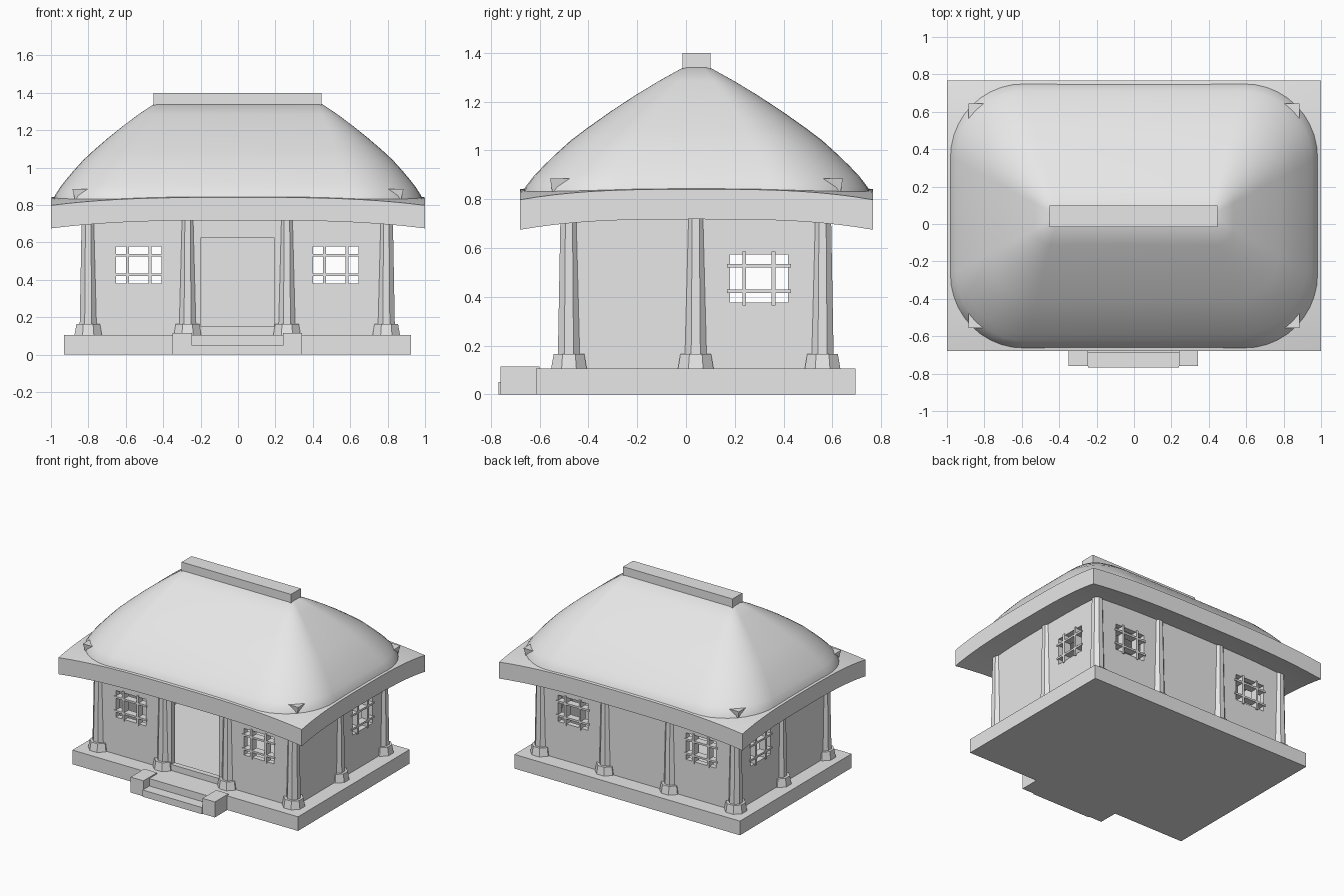
import bpy, bmesh, math
from mathutils import Vector, Matrix

if "Cube" in bpy.data.objects:
    bpy.data.objects.remove(bpy.data.objects["Cube"], do_unlink=True)

grey = bpy.data.materials.new("plain_grey")
grey.use_nodes = True
grey.diffuse_color = (0.8, 0.8, 0.8, 1)
grey.node_tree.nodes["Principled BSDF"].inputs["Base Color"].default_value = (0.8, 0.8, 0.8, 1)

CX, CY = -0.004, 0.04          # centre of the building
WX, WY = 0.797, 0.52           # half spans between column axes
FLOOR, TOP = 0.105, 0.77


def finish(name, bm, smooth=False):
    bmesh.ops.recalc_face_normals(bm, faces=bm.faces)
    mesh = bpy.data.meshes.new(name)
    bm.to_mesh(mesh)
    bm.free()
    mesh.materials.append(grey)
    obj = bpy.data.objects.new(name, mesh)
    bpy.context.collection.objects.link(obj)
    if smooth:
        bpy.ops.object.select_all(action='DESELECT')
        obj.select_set(True)
        bpy.context.view_layer.objects.active = obj
        bpy.ops.object.shade_smooth_by_angle(angle=math.radians(35))
    return obj


def add_box(bm, x0, x1, y0, y1, z0, z1):
    size = Matrix.Diagonal((x1 - x0, y1 - y0, z1 - z0, 1))
    centre = Vector((x0 + x1, y0 + y1, z0 + z1)) / 2
    bmesh.ops.create_cube(bm, size=1, matrix=Matrix.Translation(centre) @ size)


def box(name, *limits):
    bm = bmesh.new()
    add_box(bm, *limits)
    return finish(name, bm)


def prism(bm, x, y, z0, z1, r0, r1):
    turn = Matrix.Rotation(math.pi / 8, 4, 'Z')
    bmesh.ops.create_cone(bm, cap_ends=True, segments=8, radius1=r0, radius2=r1, depth=z1 - z0,
                          matrix=Matrix.Translation((x, y, (z0 + z1) / 2)) @ turn)


# Plinth and entrance steps
box("plinth", -0.93, 0.924, -0.615, 0.695, 0, FLOOR)
box("lower_step", -0.245, 0.24, -0.768, -0.615, 0, 0.05)
box("upper_step", -0.245, 0.24, -0.69, -0.615, 0, FLOOR)
for name, x0, x1 in (("right_step_block", -0.35, -0.245), ("left_step_block", 0.24, 0.342)):
    box(name, x0, x1, -0.76, -0.6, 0, 0.115)

# Columns on octagonal bases, around the outside of the hall
spots = [(x, y) for x in (-WX, -WX / 3, WX / 3, WX) for y in (-WY, WY)]
spots += [(-WX, 0), (WX, 0)]
for x, y in spots:
    bm = bmesh.new()
    prism(bm, CX + x, CY + y, FLOOR, 0.165, 0.079, 0.068)
    prism(bm, CX + x, CY + y, 0.165, TOP, 0.049, 0.037)
    finish("column", bm)


# Walls: strips along a length, left open at each hole (u0, u1, z0, z1)
def wall(name, half, holes, place, thick=0.04):
    bm = bmesh.new()
    u, t = -half, thick / 2
    for u0, u1, z0, z1 in holes:
        add_box(bm, u, u0, -t, t, FLOOR, TOP)
        add_box(bm, u0, u1, -t, t, FLOOR, z0)
        add_box(bm, u0, u1, -t, t, z1, TOP)
        u = u1
    add_box(bm, u, half, -t, t, FLOOR, TOP)
    finish(name, bm).matrix_world = place


def lattice(name, hole, place):
    u0, u1, z0, z1 = hole
    mu, mz, t, lap = (u0 + u1) / 2, (z0 + z1) / 2, 0.027, 0.012
    bm = bmesh.new()
    for s in (-1, 1):
        u, z = mu + s * 0.06, mz + s * 0.052
        add_box(bm, u - 0.008, u + 0.008, -t, t, z0 - lap, z1 + lap)
        add_box(bm, u0 - lap, u1 + lap, -t, t, z - 0.007, z + 0.007)
    finish(name, bm).matrix_world = place


windows = [(-0.648, -0.404, 0.38, 0.577), (0.404, 0.648, 0.38, 0.577)]
door = (-0.193, 0.196, 0.15, 0.627)
side_window = (0.14, 0.378, 0.377, 0.573)
at = Matrix.Translation
quarter = Matrix.Rotation(math.pi / 2, 4, 'Z')
front, back = at((CX, CY - WY, 0)), at((CX, CY + WY, 0))
sides = {"right": at((CX - WX, CY, 0)) @ quarter, "left": at((CX + WX, CY, 0)) @ quarter}

wall("front_wall", WX, [windows[0], door, windows[1]], front)
wall("back_wall", WX, windows, back)
for hole in windows:
    lattice("front_window_lattice", hole, front)
    lattice("back_window_lattice", hole, back)
for side, place in sides.items():
    wall(side + "_wall", WY, [side_window], place)
    lattice(side + "_window_lattice", side_window, place)

# Eaves: a thick slab whose corners droop
bm = bmesh.new()
bmesh.ops.create_grid(bm, x_segments=24, y_segments=20, size=1)
for v in bm.verts:
    u, w = abs(v.co.x), abs(v.co.y)
    v.co = (v.co.x, 0.043 + v.co.y * 0.723, 0.675 + 0.043 * (2 - u ** 3 - w ** 3))
lifted = bmesh.ops.extrude_face_region(bm, geom=bm.faces[:], use_keep_orig=True)
bmesh.ops.translate(bm, vec=(0, 0, 0.123),
                    verts=[g for g in lifted["geom"] if isinstance(g, bmesh.types.BMVert)])
finish("eaves", bm, smooth=True)

# Domed roof: rounded rectangles growing from the ridge down to the eaves
PROFILE = [(0, 1.34), (0.15, 1.285), (0.3, 1.225), (0.45, 1.16), (0.6, 1.09), (0.7, 1.04),
           (0.8, 0.98), (0.87, 0.935), (0.93, 0.893), (0.98, 0.85), (1, 0.8)]


def rounded_ring(bm, hx, hy, r, z, steps=10):
    ring = []
    for k, (sx, sy) in enumerate(((1, 1), (-1, 1), (-1, -1), (1, -1))):
        for i in range(steps + 1):
            a = (k + i / steps) * math.pi / 2
            ring.append(bm.verts.new((sx * (hx - r) + r * math.cos(a),
                                      0.043 + sy * (hy - r) + r * math.sin(a), z)))
    return ring


bm = bmesh.new()
rings = [rounded_ring(bm, 0.45 + 0.54 * t, 0.055 + 0.66 * t, 0.03 + 0.37 * t, z) for t, z in PROFILE]
for upper, lower in zip(rings, rings[1:]):
    for i in range(len(upper)):
        j = (i + 1) % len(upper)
        bm.faces.new((upper[i], upper[j], lower[j], lower[i]))
bm.faces.new(rings[0])
bm.faces.new(rings[-1])
finish("domed_roof", bm, smooth=True)

# Ridge cap
box("ridge_cap", -0.452, 0.446, -0.015, 0.1, 1.33, 1.4)

# Small wedges standing on the drooping corners
for sx in (-1, 1):
    for sy in (-1, 1):
        bm = bmesh.new()
        y = 0.043 + sy * 0.6
        tip = bm.verts.new((sx * 0.87, y - sy * 0.01, 0.82))
        top = [bm.verts.new(p) for p in ((sx * 0.885, y - sy * 0.08, 0.885),
                                         (sx * 0.805, y, 0.885), (sx * 0.885, y, 0.885))]
        bm.faces.new(top)
        for i in range(3):
            bm.faces.new((top[i], top[i - 1], tip))
        finish("corner_wedge", bm)
